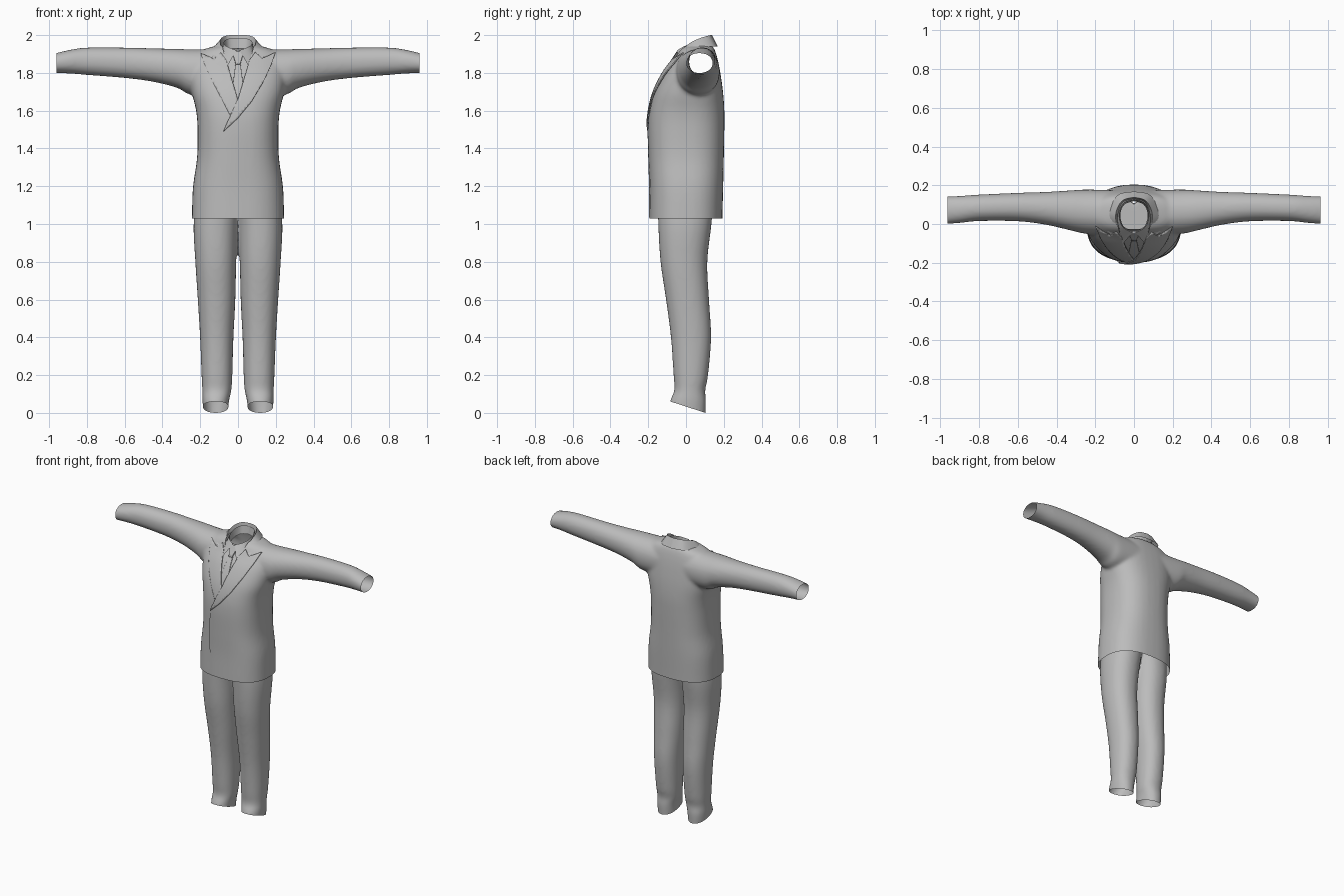
import bpy, bmesh, math
from mathutils import Vector
from mathutils.bvhtree import BVHTree

if "Cube" in bpy.data.objects:
    bpy.data.objects.remove(bpy.data.objects["Cube"])

cloth = bpy.data.materials.new("plain_grey_cloth")
cloth.diffuse_color = (0.5, 0.5, 0.5, 1)
cloth.use_nodes = True
cloth.node_tree.nodes["Principled BSDF"].inputs["Base Color"].default_value = cloth.diffuse_color


def add_object(name, bm):
    mesh = bpy.data.meshes.new(name)
    bm.to_mesh(mesh)
    bm.free()
    mesh.materials.append(cloth)
    ob = bpy.data.objects.new(name, mesh)
    bpy.context.collection.objects.link(ob)
    return ob


def spline(pts, steps):
    """Smooth curve through points of any dimension."""
    out = []
    for i in range(len(pts) - 1):
        p = [pts[max(0, min(len(pts) - 1, i + k))] for k in (-1, 0, 1, 2)]
        for s in range(steps):
            t = s / steps
            out.append(tuple(0.5 * (2 * b + (c - a) * t + (2 * a - 5 * b + 4 * c - d) * t * t
                                    + (3 * b - a - 3 * c + d) * t ** 3) for a, b, c, d in zip(*p)))
    return out + [tuple(pts[-1])]


def loft(bm, sections, axis, n=2.4, sides=40):
    """Closed tube; each section is (position, a_min, a_max, b_min, b_max)."""
    rings = []
    for t, a0, a1, b0, b1 in spline(sections, 5):
        ring = []
        for k in range(sides):
            c, s = math.cos(2 * math.pi * k / sides), math.sin(2 * math.pi * k / sides)
            a = (a0 + a1) / 2 + (a1 - a0) / 2 * math.copysign(abs(c) ** (2 / n), c)
            b = (b0 + b1) / 2 + (b1 - b0) / 2 * math.copysign(abs(s) ** (2 / n), s)
            ring.append(bm.verts.new((a, b, t) if axis == "z" else (t, a, b)))
        rings.append(ring)
    for r, q in zip(rings, rings[1:]):
        for k in range(sides):
            j = (k + 1) % sides
            bm.faces.new((r[k], r[j], q[j], q[k]))
    bm.faces.new(rings[0])
    bm.faces.new(rings[-1])


def fuse(bm, voxel):
    """Merge overlapping tubes into one smooth skin."""
    bmesh.ops.recalc_face_normals(bm, faces=bm.faces)
    ob = add_object("fuse_helper", bm)
    m = ob.modifiers.new("merge", "REMESH")
    m.mode, m.voxel_size = "VOXEL", voxel
    m = ob.modifiers.new("relax", "SMOOTH")
    m.factor, m.iterations = 0.5, 10
    dg = bpy.context.evaluated_depsgraph_get()
    out = bmesh.new()
    out.from_mesh(ob.evaluated_get(dg).to_mesh())
    bpy.data.objects.remove(ob)
    return out


def cut(bm, point, normal, clear=True, faces=None):
    faces = faces if faces is not None else bm.faces[:]
    edges = {e for f in faces for e in f.edges}
    verts = {v for f in faces for v in f.verts}
    bmesh.ops.bisect_plane(bm, geom=list(verts) + list(edges) + list(faces), dist=1e-5,
                           plane_co=point, plane_no=normal, clear_outer=clear)


# Jacket: torso and two sleeves
bm = bmesh.new()
loft(bm, [(z, -w, w, f, b) for z, w, f, b in [
    (0.96, .245, -.195, .192), (1.05, .244, -.194, .193), (1.2, .238, -.193, .197),
    (1.35, .217, -.197, .2), (1.5, .214, -.2, .203), (1.6, .222, -.192, .203),
    (1.7, .245, -.166, .196), (1.8, .255, -.117, .182), (1.87, .245, -.065, .168),
    (1.92, .19, -.035, .153), (1.945, .11, -.01, .138)]], "z", 2.5)
sleeve = [(.1, -.06, .175, 1.68, 1.925), (.25, -.05, .178, 1.685, 1.925), (.32, -.035, .174, 1.72, 1.927),
          (.45, -.005, .166, 1.753, 1.93), (.6, .014, .161, 1.773, 1.934), (.8, .015, .152, 1.789, 1.934),
          (.9, .005, .145, 1.797, 1.92), (1.0, -.003, .14, 1.8, 1.895)]
for side in (1, -1):
    loft(bm, [(side * s[0],) + s[1:] for s in sleeve], "x", 2.15)
bm = fuse(bm, 0.01)
skin = BVHTree.FromBMesh(bm)

# Open hem, cuffs, front V and neck
cut(bm, (0, 0, 1.03), (0, 0, -1))
for side in (1, -1):
    cut(bm, (side * .962, 0, 0), (side, 0, 0))
    front = [f for f in bm.faces if f.calc_center_median().y < .05 and f.calc_center_median().z > 1.6
             and abs(f.calc_center_median().x) < .15]
    cut(bm, (0, 0, 1.655), (side * .29, 0, -.085), False, front)
gone = []
for f in bm.faces:
    c = f.calc_center_median()
    in_v = c.y < .05 and c.z > 1.655 and abs(c.x) < (c.z - 1.655) * .085 / .29
    in_neck = c.z > 1.88 and math.hypot(c.x / .085, (c.y - .05) / .08) < 1
    if in_v or in_neck:
        gone.append(f)
bmesh.ops.delete(bm, geom=gone, context="FACES")
add_object("jacket", bm)


def plate(name, outline, offset, thick=0.005):
    """Flat (x, z) outline laid on the chest at an offset."""
    bm = bmesh.new()
    bm.faces.new([bm.verts.new((x, 0, z)) for x, z in outline])
    bmesh.ops.triangulate(bm, faces=bm.faces[:])
    for axis in (0, 2):
        vals = [p[axis // 2] for p in outline]
        for k in range(math.floor(min(vals) / .015), math.ceil(max(vals) / .015) + 1):
            point, normal = Vector(), Vector()
            point[axis], normal[axis] = k * .015, 1
            cut(bm, point, normal, False)
    for v in bm.verts:
        loc, nor, _, _ = skin.ray_cast(Vector((v.co.x, -1, v.co.z)), Vector((0, 1, 0)))
        if loc is None:
            loc, nor, _, _ = skin.find_nearest(v.co)
        v.co = loc + nor * (offset(v.co.x) if callable(offset) else offset)
    bm.normal_update()
    if sum(f.normal.y for f in bm.faces) > 0:
        bmesh.ops.reverse_faces(bm, faces=bm.faces[:])
    ob = add_object(name, bm)
    if thick:
        m = ob.modifiers.new("thickness", "SOLIDIFY")
        m.thickness, m.offset = thick, -1
    return ob


# Shirt front and tie, set inside the V
plate("shirt_front", [(0, 1.63), (.05, 1.75), (.1, 1.92), (-.1, 1.92), (-.05, 1.75)], -.010, 0)
plate("tie_blade", [(-.012, 1.86), (.012, 1.86), (.03, 1.72), (.03, 1.69), (0, 1.64), (-.03, 1.69), (-.03, 1.72)], -.002)
plate("tie_knot", [(-.022, 1.912), (.022, 1.912), (.026, 1.895), (.012, 1.845), (-.012, 1.845), (-.026, 1.895)], .006, .009)

# Lapels: the wearer's left one overlaps the other
lapel_top = [(.062, 1.865), (.09, 1.905), (.125, 1.872), (.198, 1.902), (.17, 1.83), (.13, 1.745)]
plate("lapel_over", lapel_top + [(.07, 1.645), (0, 1.56), (-.075, 1.49), (-.055, 1.54), (0, 1.66)], .011, .007)
plate("lapel_under", [(-x, z) for x, z in lapel_top] + [(-.085, 1.66), (-.045, 1.58), (-.01, 1.6), (0, 1.655)], .006)

# Overlapping front edge of the jacket, fading into the chest
plate("front_overlap", [(-.075, 1.49), (-.084, 1.42), (-.086, 1.3), (-.085, 1.15), (-.08, 1.06), (-.068, 1.034),
                        (.05, 1.034), (.05, 1.6)], lambda x: .001 + .005 * max(0, (.05 - x) / .135), 0)


def collar(name, *half_rows):
    """Folded band around the neck from half rows running back to front."""
    bm = bmesh.new()
    rows = []
    for half in half_rows:
        right = spline(half, 6)
        whole = [(-x, y, z) for x, y, z in right[:0:-1]] + right
        rows.append([bm.verts.new(p) for p in whole])
    for r, q in zip(rows, rows[1:]):
        for k in range(len(r) - 1):
            bm.faces.new((r[k], r[k + 1], q[k + 1], q[k]))
    bmesh.ops.recalc_face_normals(bm, faces=bm.faces[:])
    return add_object(name, bm)


collar("jacket_collar",
       [(0, .125, 1.93), (.05, .112, 1.93), (.078, .06, 1.92), (.08, .01, 1.9), (.06, -.045, 1.865)],
       [(0, .138, 2.0), (.058, .122, 1.998), (.09, .07, 1.982), (.092, .01, 1.95), (.064, -.068, 1.868)],
       [(0, .168, 1.94), (.08, .152, 1.94), (.124, .085, 1.935), (.142, .02, 1.924), (.134, -.05, 1.888)])
collar("shirt_collar",
       [(0, .118, 1.93), (.05, .1, 1.925), (.07, .05, 1.91), (.055, -.01, 1.89), (.006, -.035, 1.88)],
       [(0, .126, 1.985), (.053, .108, 1.98), (.076, .05, 1.963), (.06, -.012, 1.94), (.008, -.045, 1.92)],
       [(0, .13, 1.95), (.058, .114, 1.945), (.082, .05, 1.93), (.084, -.035, 1.885), (.058, -.104, 1.832)])

# Trousers: two legs merged at the hips, with slanted open hems
leg = [(1.18, -.03, .215, -.15, .15), (1.0, -.002, .235, -.147, .135), (.8, .009, .226, -.135, .113),
       (.6, .014, .213, -.106, .122), (.4, .024, .201, -.08, .133), (.2, .03, .193, -.066, .117),
       (.12, .035, .189, -.062, .102), (.06, .048, .188, -.085, .106), (-.05, .056, .178, -.1, .1)]
bm = bmesh.new()
for side in (1, -1):
    loft(bm, [(z, side * a, side * b, f, k) for z, a, b, f, k in leg], "z", 2.2)
bm = fuse(bm, 0.01)
cut(bm, (0, .1, 0.001), (0, -.06, -.185))
add_object("trousers", bm)

# Smooth cloth shading with crisp folds
for ob in bpy.context.scene.objects:
    ob.select_set(True)
    bpy.context.view_layer.objects.active = ob
bpy.ops.object.shade_smooth_by_angle(angle=math.radians(40))
